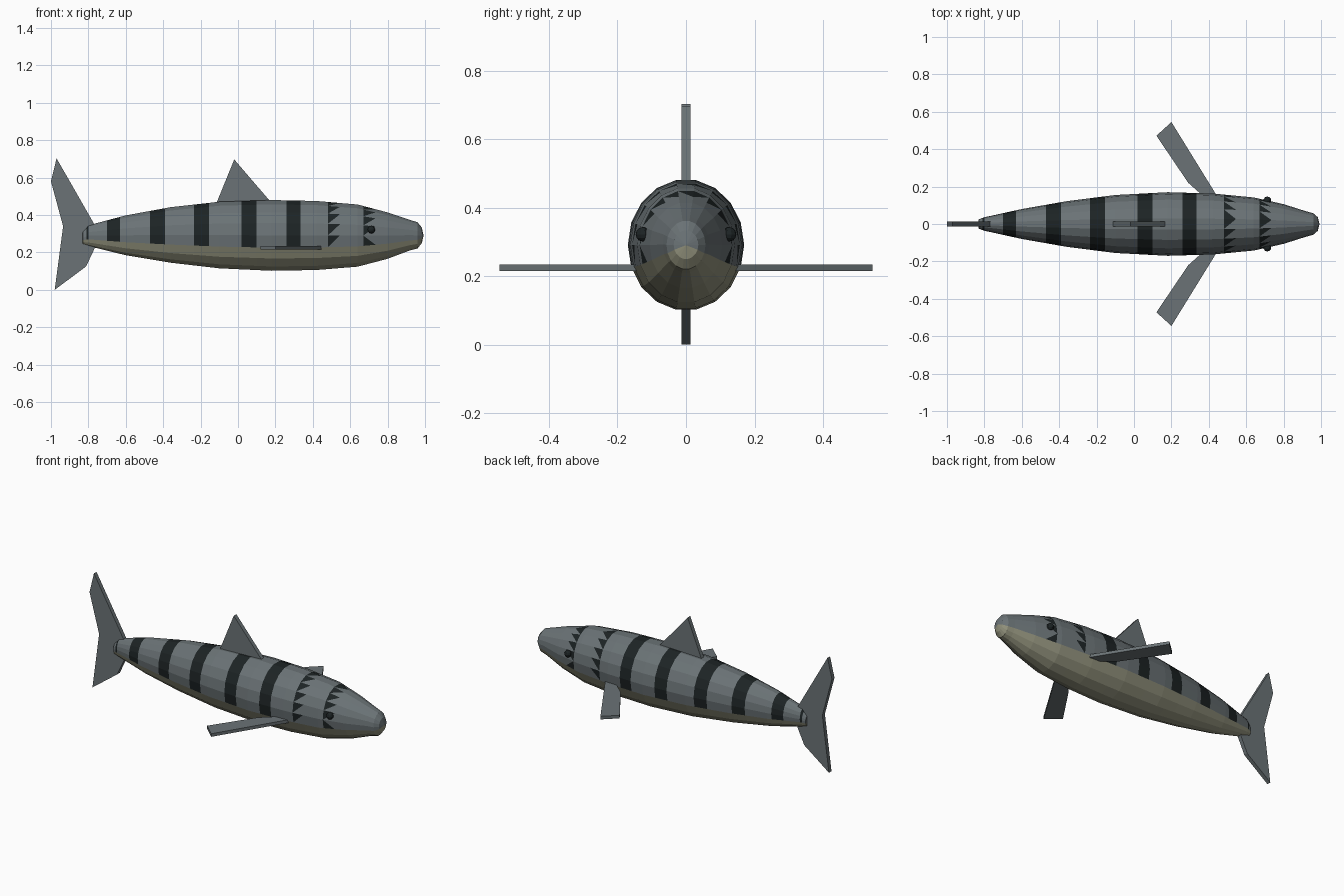
import bpy, bmesh, math
from mathutils import Vector

if "Cube" in bpy.data.objects:
    bpy.data.objects.remove(bpy.data.objects["Cube"])


def material(name, rgb):
    m = bpy.data.materials.new(name)
    m.diffuse_color = (*rgb, 1)
    m.use_nodes = True
    m.node_tree.nodes["Principled BSDF"].inputs["Base Color"].default_value = m.diffuse_color
    return m


GREY = material("slate_grey", (0.145, 0.17, 0.18))
DARK = material("stripe_black", (0.012, 0.017, 0.018))
CREAM = material("belly_cream", (0.29, 0.29, 0.205))


def finish(bm, name, mats):
    bmesh.ops.recalc_face_normals(bm, faces=bm.faces)
    me = bpy.data.meshes.new(name)
    bm.to_mesh(me)
    bm.free()
    for m in mats:
        me.materials.append(m)
    ob = bpy.data.objects.new(name, me)
    bpy.context.collection.objects.link(ob)
    return ob


def plate(name, pts, axis, centre, thick):
    """Flat fin: outline in xz (axis 1) or xy (axis 2), thickened along axis."""
    bm = bmesh.new()
    lo = centre - thick / 2
    vs = [bm.verts.new((a, lo, b) if axis == 1 else (a, b, lo)) for a, b in pts]
    f = bm.faces.new(vs)
    top = bmesh.ops.extrude_face_region(bm, geom=[f])["geom"]
    shift = Vector((0, thick, 0) if axis == 1 else (0, 0, thick))
    bmesh.ops.translate(bm, vec=shift,
                        verts=[v for v in top if isinstance(v, bmesh.types.BMVert)])
    return finish(bm, name, [GREY])


# Body: 18-sided loft, rows are x, half width, bottom z, top z
ROWS = [(-0.83, 0.025, 0.243, 0.312), (-0.80, 0.036, 0.234, 0.345),
        (-0.60, 0.080, 0.185, 0.398), (-0.36, 0.122, 0.145, 0.442),
        (-0.10, 0.155, 0.115, 0.471), (0.18, 0.170, 0.102, 0.480),
        (0.42, 0.163, 0.106, 0.475), (0.64, 0.142, 0.124, 0.456),
        (0.80, 0.106, 0.166, 0.414), (0.92, 0.068, 0.211, 0.374),
        (0.96, 0.057, 0.221, 0.361), (0.983, 0.036, 0.250, 0.333)]
N = 18
bm = bmesh.new()
rings = []
for x, w, zb, zt in ROWS:
    c, h = (zb + zt) / 2, (zt - zb) / 2 / math.cos(math.pi / N)
    rings.append([bm.verts.new((x, w * math.cos(a), c + h * math.sin(a)))
                  for a in (math.radians(20 * i - 20) for i in range(N))])
nose = bm.verts.new((0.992, 0, 0.29))
tail = bm.verts.new((-0.832, 0, 0.278))
for i in range(N):
    j = (i + 1) % N
    faces = [bm.faces.new((a[i], a[j], b[j], b[i])) for a, b in zip(rings, rings[1:])]
    faces.append(bm.faces.new((rings[-1][i], rings[-1][j], nose)))
    faces.append(bm.faces.new((rings[0][j], rings[0][i], tail)))
    for f in faces:
        f.material_index = 2 if i >= 11 else 0

# Stripes: cut the upper body at each band and darken it
BANDS = [(-0.81, -0.798), (-0.70, -0.63), (-0.47, -0.39), (-0.235, -0.155),
         (0.02, 0.10), (0.26, 0.335)]
TEETH = [(0.48, 0.545), (0.67, 0.735)]
for x in (e for band in BANDS + TEETH for e in band):
    bmesh.ops.bisect_plane(bm, geom=bm.verts[:] + bm.edges[:] + bm.faces[:],
                           plane_co=(x, 0, 0), plane_no=(1, 0, 0), dist=1e-5)


def upper_faces(a, b):
    return [f for f in bm.faces if f.material_index == 0
            and a < f.calc_center_median().x < b]


for a, b in BANDS:
    for f in upper_faces(a, b):
        f.material_index = 1

# Saw-toothed gill stripes: dark triangles on the rear edge of each band
for a, b in TEETH:
    tris = bmesh.ops.triangulate(bm, faces=upper_faces(a, b))["faces"]
    for f in tris:
        if sum(v.co.x < (a + b) / 2 for v in f.verts) == 2:
            f.material_index = 1
finish(bm, "body", [GREY, DARK, CREAM])

# Upright fins
plate("tail_fin", [(-0.97, 0.703), (-1.0, 0.58), (-0.935, 0.34), (-0.98, 0.0),
                   (-0.812, 0.125), (-0.765, 0.225), (-0.765, 0.345)], 1, 0, 0.025)
plate("dorsal_fin", [(-0.02, 0.697), (-0.125, 0.44), (0.168, 0.44), (0.168, 0.478)],
      1, 0, 0.025)

# Paired fins and eyes
for side, label in ((1, "left"), (-1, "right")):
    plate(label + "_side_fin", [(x, y * side) for x, y in
          [(0.45, 0.14), (0.20, 0.545), (0.12, 0.472), (0.29, 0.22), (0.38, 0.14)]],
          2, 0.225, 0.019)
    bm = bmesh.new()
    bmesh.ops.create_uvsphere(bm, u_segments=10, v_segments=6, radius=0.021)
    bmesh.ops.translate(bm, verts=bm.verts, vec=(0.713, 0.126 * side, 0.322))
    finish(bm, label + "_eye", [DARK])
